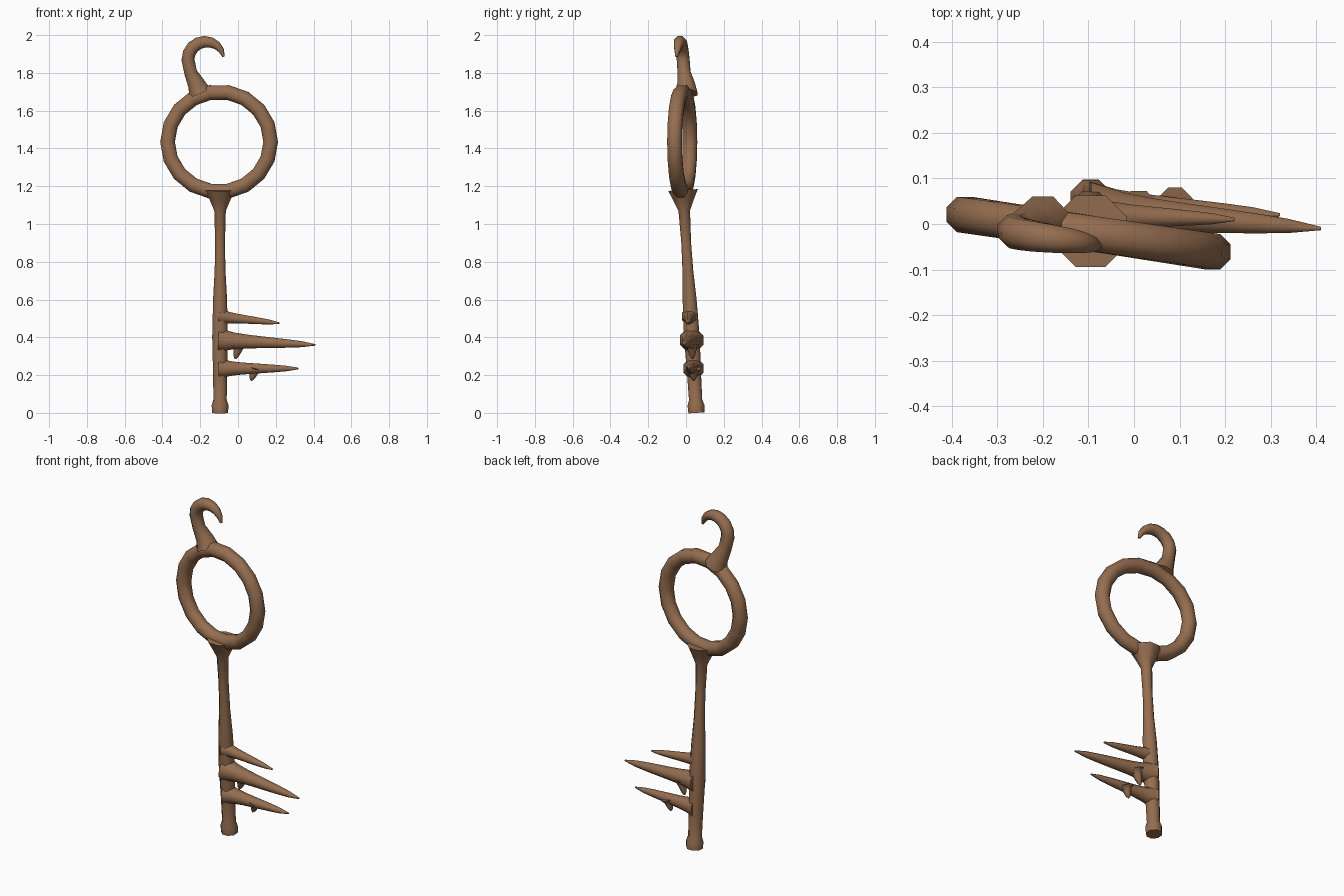
import bpy, bmesh, math
from mathutils import Vector

cube = bpy.data.objects.get("Cube")
if cube:
    bpy.data.objects.remove(cube)

brown = bpy.data.materials.new("warm brown")
brown.use_nodes = True
colour = (0.3, 0.155, 0.08, 1)
brown.diffuse_color = colour
brown.node_tree.nodes["Principled BSDF"].inputs["Base Color"].default_value = colour


def tube(name, centres, radii, closed=False, sides=8):
    """Skin a path of centres that stays close to the xz plane."""
    bm = bmesh.new()
    points = [Vector(centre) for centre in centres]
    count = len(points)
    rings = []
    for i, (point, radius) in enumerate(zip(points, radii)):
        before = points[i - 1] if closed or i else point
        after = points[(i + 1) % count] if closed or i < count - 1 else point
        along = (after - before).normalized()
        side = along.cross(Vector((0, 1, 0))).normalized()
        depth = side.cross(along)
        angles = [math.tau * (k + 0.5) / sides for k in range(sides)]
        rings.append([bm.verts.new(point + radius * (side * math.cos(angle) + depth * math.sin(angle)))
                      for angle in angles])

    following = rings[1:] + rings[:1] if closed else rings[1:]
    for ring, other in zip(rings, following):
        for k in range(sides):
            bm.faces.new((ring[k - 1], ring[k], other[k], other[k - 1]))
    if not closed:
        bm.faces.new(rings[0])
        bm.faces.new(rings[-1])
    bmesh.ops.recalc_face_normals(bm, faces=bm.faces)

    mesh = bpy.data.meshes.new(name)
    bm.to_mesh(mesh)
    bm.free()
    mesh.materials.append(brown)
    part = bpy.data.objects.new(name, mesh)
    bpy.context.collection.objects.link(part)
    bpy.ops.object.select_all(action="DESELECT")
    part.select_set(True)
    bpy.context.view_layer.objects.active = part
    bpy.ops.object.shade_smooth_by_angle(angle=math.radians(50))


def thorn(name, root, tip, radius, steps=7):
    """A spike with a flared root and a slim, slightly convex taper."""
    root, tip = Vector(root), Vector(tip)
    travel = [i / steps for i in range(steps + 1)]
    centres = [root.lerp(tip, t) for t in travel]
    radii = [0.004 + radius * ((1 - t) ** 0.6 + (1 - t) ** 8 / 2) for t in travel]
    tube(name, centres, radii)


# Bow: ring turned a little about the shaft
bow_centres = []
bow_sides = 18
for i in range(bow_sides):
    angle = math.tau * i / bow_sides
    across = 0.273 * math.cos(angle)
    bow_centres.append((across - 0.1, -0.02 - 0.15 * across, 1.435 + 0.265 * math.sin(angle)))
tube("bow_ring", bow_centres, [0.042] * bow_sides, closed=True)

# Hook: a leaning stem that curls over and thins to a point
hook_centres = [(-0.2, 0, 1.69), (-0.22, 0, 1.74), (-0.25, -0.01, 1.8)]
hook_radii = [0.065, 0.05, 0.037]
hook_steps = 8
for i in range(hook_steps + 1):
    t = i / hook_steps
    angle = math.radians(180 - 170 * t)
    hook_centres.append((0.095 * math.cos(angle) - 0.17, -0.015 - 0.035 * t,
                         1.87 + 0.095 * math.sin(angle)))
    hook_radii.append(0.037 - 0.03 * t ** 3)
tube("hook", hook_centres, hook_radii)

# Shaft: leaning slightly, flared under the bow, swelling at the bit and foot
shaft_profile = {1.18: 0.085, 1.13: 0.06, 1.07: 0.033, 0.9: 0.028, 0.75: 0.031, 0.6: 0.04,
                 0.4: 0.045, 0.2: 0.04, 0.07: 0.038, 0.04: 0.048, 0: 0.046}
shaft_centres = [(-0.095, 0.055 - 0.06 * height, height) for height in shaft_profile]
tube("shaft", shaft_centres, shaft_profile.values())

# Bit: three long thorns with small barbs
thorn("upper_tooth", (-0.1, 0.02, 0.51), (0.22, 0.01, 0.475), 0.028)
thorn("middle_tooth", (-0.1, 0.03, 0.385), (0.41, -0.01, 0.36), 0.042)
thorn("lower_tooth", (-0.1, 0.04, 0.235), (0.32, 0.02, 0.235), 0.036)
thorn("middle_barb", (0.01, 0.03, 0.37), (-0.015, 0.035, 0.285), 0.028)
thorn("lower_barb", (0.09, 0.04, 0.235), (0.07, 0.04, 0.17), 0.026)
